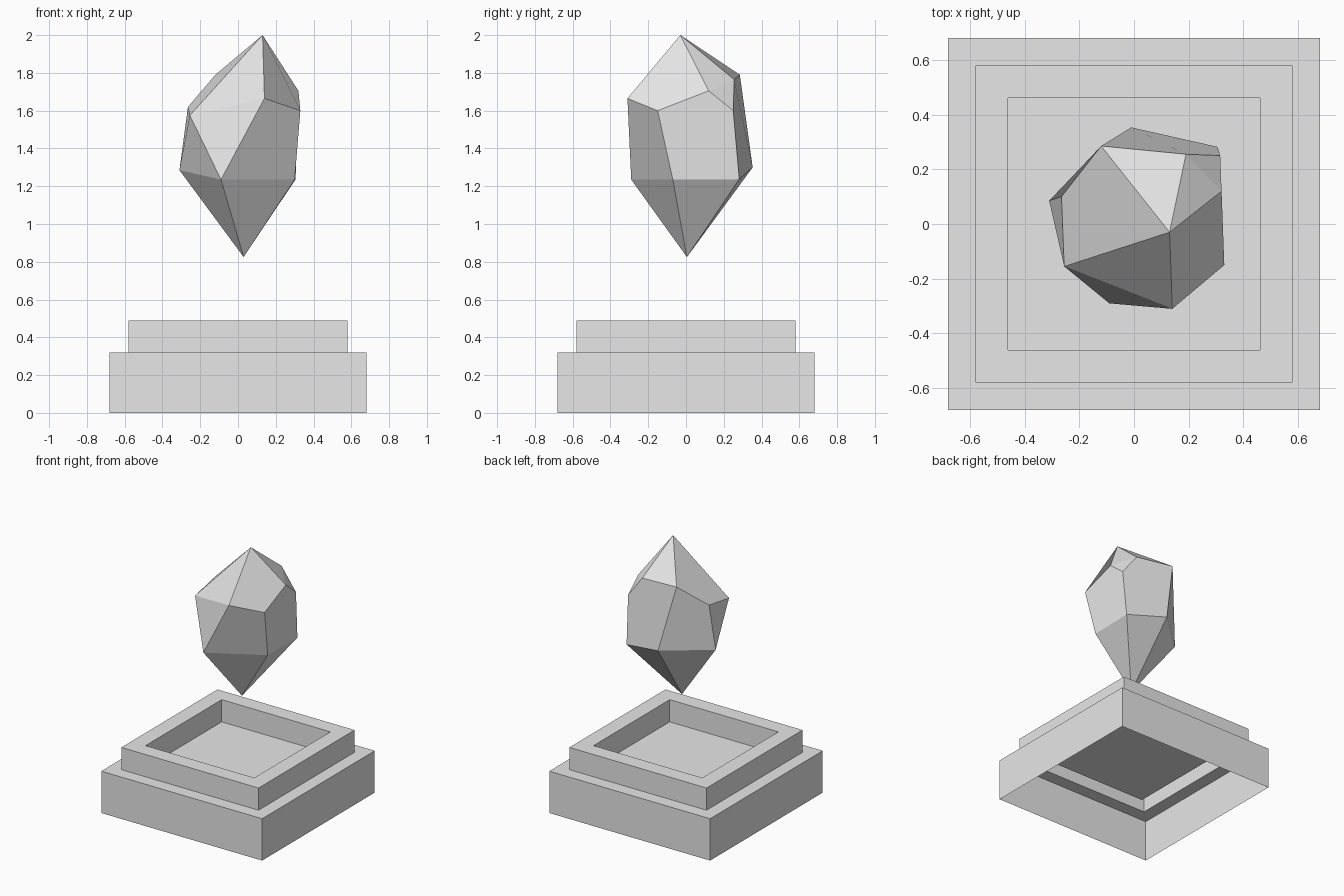
import bpy
import bmesh

default_cube = bpy.data.objects.get("Cube")
if default_cube:
    bpy.data.objects.remove(default_cube, do_unlink=True)


def make_material(name, color):
    material = bpy.data.materials.new(name)
    material.use_nodes = True
    material.diffuse_color = color
    material.node_tree.nodes["Principled BSDF"].inputs["Base Color"].default_value = color
    return material


def finish(bm, name, material):
    mesh = bpy.data.meshes.new(name)
    bm.to_mesh(mesh)
    bm.free()
    mesh.materials.append(material)
    obj = bpy.data.objects.new(name, mesh)
    bpy.context.collection.objects.link(obj)
    return obj


def square_ring(bm, half, z):
    corners = ((-1, -1), (1, -1), (1, 1), (-1, 1))
    return [bm.verts.new((half * x, half * y, z)) for x, y in corners]


grey = make_material("light_grey", (0.8, 0.8, 0.8, 1.0))

# Stepped pedestal: thin shell, open underneath, with a sunken tray on top
profile = [(0.68, 0), (0.68, 0.32), (0.58, 0.32),
           (0.58, 0.49), (0.46, 0.49), (0.46, 0.32)]
bm = bmesh.new()
rings = [square_ring(bm, half, z) for half, z in profile]
for low, high in zip(rings, rings[1:]):
    for s in range(4):
        n = (s + 1) % 4
        bm.faces.new((low[s], low[n], high[n], high[s]))
bm.faces.new(rings[-1])
finish(bm, "pedestal", grey)

# Floating faceted crystal: named corners joined by flat facets
corners = {
    "t": (0.13, -0.03, 2.0),      # top point
    "b": (0.03, 0.005, 0.825),    # bottom point
    # upper belt
    "a": (0.14, -0.31, 1.665),
    "c": (0.33, -0.15, 1.6),
    "d": (0.32, 0.12, 1.705),
    "k": (0.315, 0.25, 1.6),
    "j": (0.19, 0.255, 1.765),
    "i": (-0.12, 0.285, 1.79),
    "h": (-0.265, 0.1, 1.62),
    "e": (-0.255, -0.155, 1.575),
    # lower belt
    "f": (-0.09, -0.29, 1.235),
    "n": (0.3, -0.07, 1.235),
    "m": (0.305, 0.282, 1.237),
    "l": (-0.01, 0.353, 1.3),
    "g": (-0.31, 0.085, 1.285),
}
crown = "tea tacd tdj tji tihe"
girdle = "eaf acnf cdkmn djk ijkml ilgh ehg egf"
point = "bfn bnm bml blg bgf"

bm = bmesh.new()
verts = {key: bm.verts.new(co) for key, co in corners.items()}
for facet in " ".join((crown, girdle, point)).split():
    bm.faces.new([verts[key] for key in facet])
bmesh.ops.recalc_face_normals(bm, faces=bm.faces)
finish(bm, "crystal", grey)
